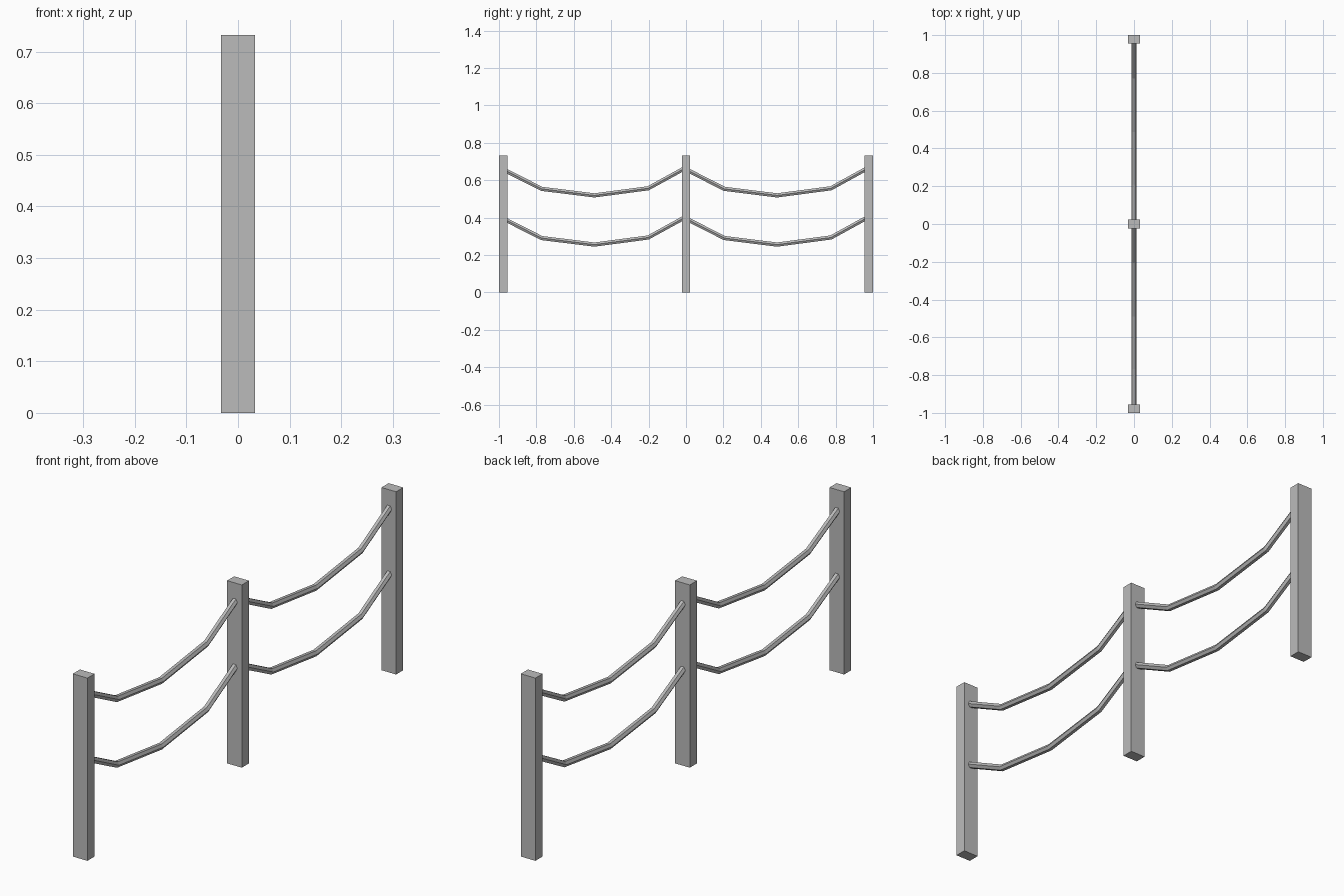
import bpy
import bmesh
from math import sin, cos, tau
from mathutils import Vector

default_cube = bpy.data.objects.get("Cube")
if default_cube:
    bpy.data.objects.remove(default_cube, do_unlink=True)

# One plain grey for everything
GREY = (0.5, 0.5, 0.5, 1.0)
grey = bpy.data.materials.new("plain_grey")
grey.use_nodes = True
grey.diffuse_color = GREY
grey.node_tree.nodes["Principled BSDF"].inputs["Base Color"].default_value = GREY

POST_SIZE = Vector((0.065, 0.045, 0.732))
POST_Y = {"front": -0.977, "middle": 0.0, "back": 0.977}
ROPE_RADIUS = 0.013
ROPE_SIDES = 6
# Sagging rope path: distance along the span and height
ROPE_PATH = [(0.0, 0.658), (0.205, 0.554), (0.487, 0.519), (0.775, 0.557), (0.977, 0.668)]


def add_object(name, bm):
    bmesh.ops.recalc_face_normals(bm, faces=bm.faces)
    mesh = bpy.data.meshes.new(name)
    bm.to_mesh(mesh)
    bm.free()
    mesh.materials.append(grey)
    obj = bpy.data.objects.new(name, mesh)
    bpy.context.collection.objects.link(obj)
    return obj


def add_post(name, y):
    bm = bmesh.new()
    bmesh.ops.create_cube(bm, size=1)
    bmesh.ops.scale(bm, vec=POST_SIZE, verts=bm.verts)
    bmesh.ops.translate(bm, vec=(0, y, POST_SIZE.z / 2), verts=bm.verts)
    add_object(name, bm)


def add_rope(name, start_y, drop):
    points = [Vector((0, start_y + d, z - drop)) for d, z in ROPE_PATH]
    bm = bmesh.new()
    rings = []
    for i, point in enumerate(points):
        # Mitre each ring between its neighbouring segments
        before = (point - points[i - 1]).normalized() if i else Vector()
        after = (points[i + 1] - point).normalized() if i + 1 < len(points) else Vector()
        along = (before + after).normalized()
        side = Vector((1, 0, 0))
        up = side.cross(along)
        angles = [tau * k / ROPE_SIDES for k in range(ROPE_SIDES)]
        rings.append([bm.verts.new(point + ROPE_RADIUS * (side * cos(a) + up * sin(a)))
                      for a in angles])
    for ring, following in zip(rings, rings[1:]):
        for k in range(ROPE_SIDES):
            n = (k + 1) % ROPE_SIDES
            bm.faces.new((ring[k], ring[n], following[n], following[k]))
    bm.faces.new(rings[0])
    bm.faces.new(rings[-1])
    add_object(name, bm)


# Three square-cut posts
for place, y in POST_Y.items():
    add_post(f"{place}_post", y)

# Two sagging ropes in each span
for span in ("front", "middle"):
    label = "front" if span == "front" else "back"
    for level, drop in (("upper", 0.0), ("lower", 0.263)):
        add_rope(f"{label}_{level}_rope", POST_Y[span], drop)
